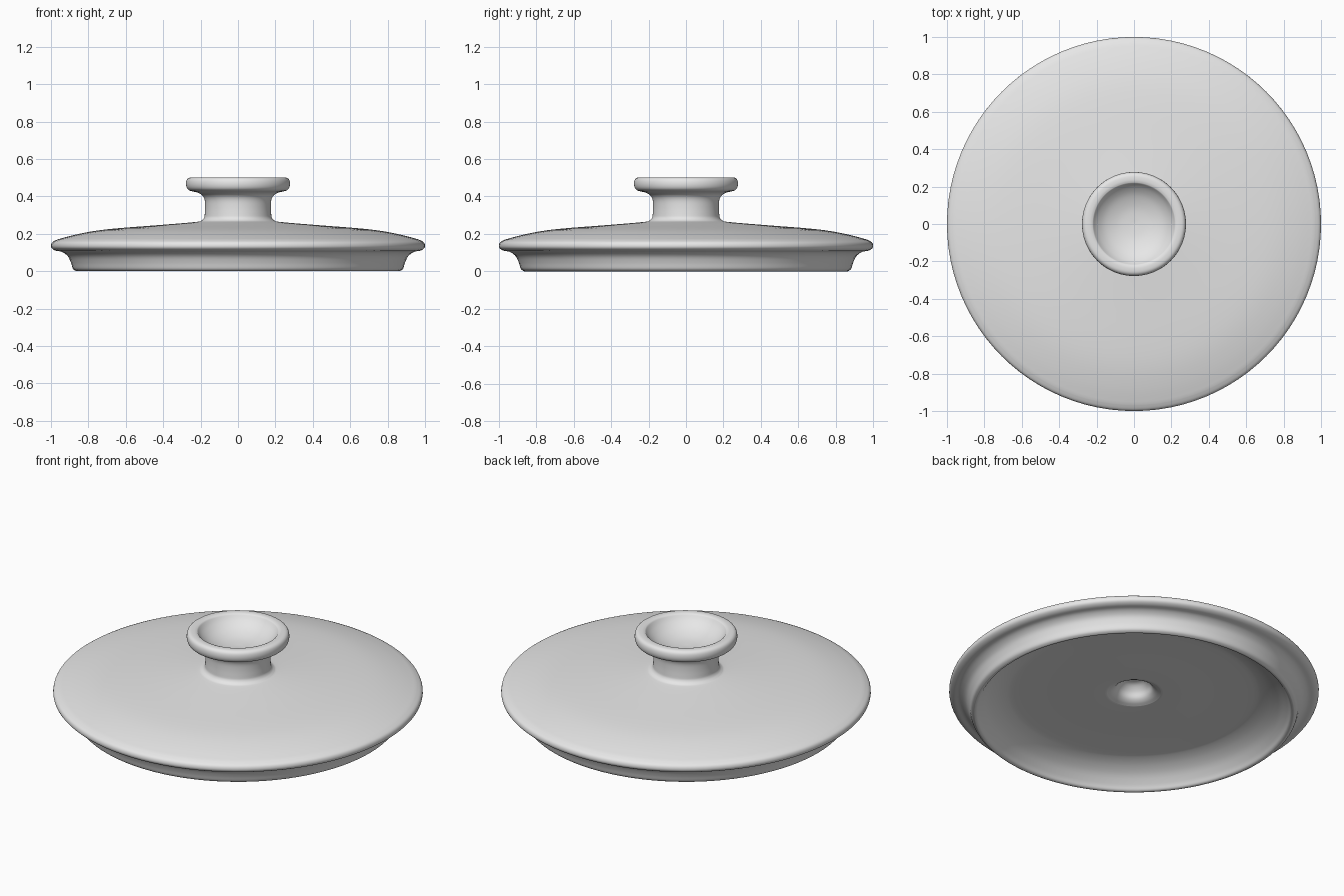
import bpy
import bmesh
import math
from mathutils import Vector

if "Cube" in bpy.data.objects:
    bpy.data.objects.remove(bpy.data.objects["Cube"], do_unlink=True)

# Single glaze colour
glaze = bpy.data.materials.new("light_grey_glaze")
glaze.use_nodes = True
GREY = (0.8, 0.8, 0.8, 1.0)
glaze.diffuse_color = GREY
glaze.node_tree.nodes["Principled BSDF"].inputs["Base Color"].default_value = GREY


def smooth_path(points, steps=4):
    """Rounded (Catmull-Rom) path through the points."""
    pts = [Vector(p) for p in points]
    ext = [pts[0]] + pts + [pts[-1]]
    path = []
    for a, b, c, d in zip(ext, ext[1:], ext[2:], ext[3:]):
        for i in range(steps):
            t = i / steps
            path.append(0.5 * (2 * b + (c - a) * t + (2 * a - 5 * b + 4 * c - d) * t ** 2
                               + (3 * b - a - 3 * c + d) * t ** 3))
    return path + [pts[-1]]


def lathe(name, profile, segments=96):
    """Turn an (r, z) profile, listed from bottom centre outward and up, about z."""
    bm = bmesh.new()
    verts = [bm.verts.new((max(r, 0), 0, z)) for r, z in profile]
    edges = [bm.edges.new(pair) for pair in zip(verts, verts[1:])]
    bmesh.ops.spin(bm, geom=verts + edges, cent=(0, 0, 0), axis=(0, 0, 1),
                   angle=2 * math.pi, steps=segments)
    bmesh.ops.remove_doubles(bm, verts=bm.verts, dist=1e-5)
    bmesh.ops.recalc_face_normals(bm, faces=bm.faces)
    # Outward check on the widest faces
    widest = max(bm.faces, key=lambda f: f.calc_center_median().xy.length)
    if widest.normal.dot(widest.calc_center_median() * Vector((1, 1, 0))) < 0:
        bmesh.ops.reverse_faces(bm, faces=bm.faces)
    mesh = bpy.data.meshes.new(name)
    bm.to_mesh(mesh)
    bm.free()
    mesh.materials.append(glaze)
    obj = bpy.data.objects.new(name, mesh)
    bpy.context.collection.objects.link(obj)
    bpy.ops.object.select_all(action='DESELECT')
    obj.select_set(True)
    bpy.context.view_layer.objects.active = obj
    bpy.ops.object.shade_smooth_by_angle(angle=math.radians(40))
    return obj


# Hollow underside with the small central recess
underside = smooth_path([(0, 0.215), (0.05, 0.21), (0.085, 0.18), (0.105, 0.145), (0.14, 0.125),
                         (0.2, 0.122), (0.6, 0.122), (0.7, 0.112), (0.78, 0.075), (0.83, 0.03),
                         (0.85, 0.005), (0.865, 0)])
# Stepped locating skirt and rounded flange
skirt = smooth_path([(0.865, 0), (0.882, 0.012), (0.893, 0.045), (0.91, 0.08), (0.94, 0.103),
                     (0.975, 0.11), (0.995, 0.122), (1.0, 0.138), (0.992, 0.156), (0.965, 0.17)])
# Shallow domed top, filleted into the neck
dome = smooth_path([(0.965, 0.17), (0.88, 0.193), (0.77, 0.215), (0.64, 0.23), (0.42, 0.247),
                    (0.23, 0.263), (0.195, 0.271), (0.181, 0.286), (0.178, 0.302)])
lathe("lid_body", underside + skirt[1:] + dome[1:])

# Flared knob with a dished top
neck = smooth_path([(0.178, 0.302), (0.176, 0.34), (0.178, 0.38), (0.19, 0.405), (0.215, 0.42),
                    (0.255, 0.43), (0.272, 0.443), (0.278, 0.465), (0.274, 0.488),
                    (0.26, 0.5), (0.235, 0.502), (0.22, 0.498)])
dish = smooth_path([(0.22, 0.498), (0.195, 0.468), (0.15, 0.437), (0.08, 0.414), (0, 0.407)])
lathe("knob", neck + dish[1:])
